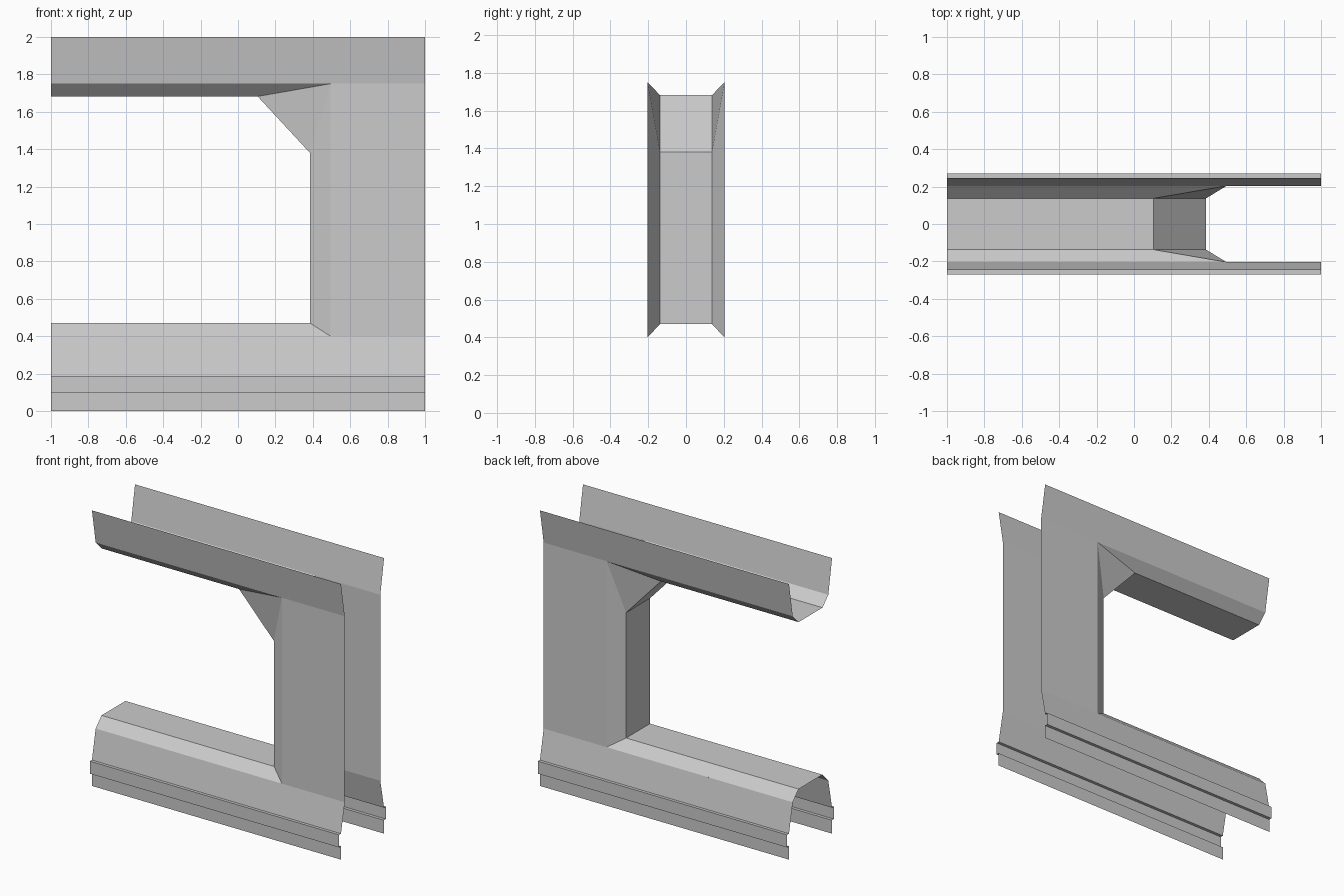
import bpy, bmesh

if "Cube" in bpy.data.objects:
    bpy.data.objects.remove(bpy.data.objects["Cube"])

WALL_Y, REVEAL_Y, LIP_Y, BASE_Y = 0.204, 0.137, 0.247, 0.269

# Opening outline (x, z): inner edge of the reveal, and where its bevel meets the wall face
INNER = [(-1, 0.47), (0.385, 0.47), (0.385, 1.38), (0.105, 1.682), (-1, 1.682)]
OUTER = [(-1, 0.40), (0.495, 0.40), (0.495, 1.75), (0.495, 1.75), (-1, 1.75)]


def strip(name, rows, mirror=True):
    """Skin consecutive rows of points into an open sheet, optionally mirrored front to back."""
    bm = bmesh.new()
    cache = {}

    def vert(p):
        if p not in cache:
            cache[p] = bm.verts.new(p)
        return cache[p]

    for a, b in zip(rows, rows[1:]):
        for i in range(len(a) - 1):
            corners = dict.fromkeys((a[i], a[i + 1], b[i + 1], b[i]))
            bm.faces.new([vert(p) for p in corners])
    mesh = bpy.data.meshes.new(name)
    bm.to_mesh(mesh)
    bm.free()
    obj = bpy.data.objects.new(name, mesh)
    bpy.context.collection.objects.link(obj)
    if mirror:
        mod = obj.modifiers.new("front_to_back", 'MIRROR')
        mod.use_axis = (False, True, False)
        mod.use_mirror_merge = False
    return obj


def extrude_x(name, profile, x0, x1):
    """Run a (y, z) profile, listed bottom to top, along x on the front side."""
    return strip(name, [[(x0, -y, z), (x1, -y, z)] for y, z in profile])


def at_y(outline, y):
    return [(x, y, z) for x, z in outline]


# Stepped skirting and sloped lower wall
extrude_x("lower_wall", [(LIP_Y, 0), (LIP_Y, 0.097), (BASE_Y, 0.097),
                         (BASE_Y, 0.188), (LIP_Y, 0.188), (WALL_Y, 0.40)], -1, 1)

# Upright panel beside the opening
extrude_x("side_wall", [(WALL_Y, 0.40), (WALL_Y, 1.75)], 0.495, 1)

# Outward flaring upper wall
extrude_x("upper_wall", [(WALL_Y, 1.75), (LIP_Y, 2.0)], -1, 1)

# Bevel around the opening, including the corner brace triangle
strip("opening_bevel", [at_y(OUTER, -WALL_Y), at_y(INNER, -REVEAL_Y)])

# Sill, jamb, brace and header soffit through the wall thickness
strip("opening_reveal", [at_y(INNER, -REVEAL_Y), at_y(INNER, REVEAL_Y)], mirror=False)
